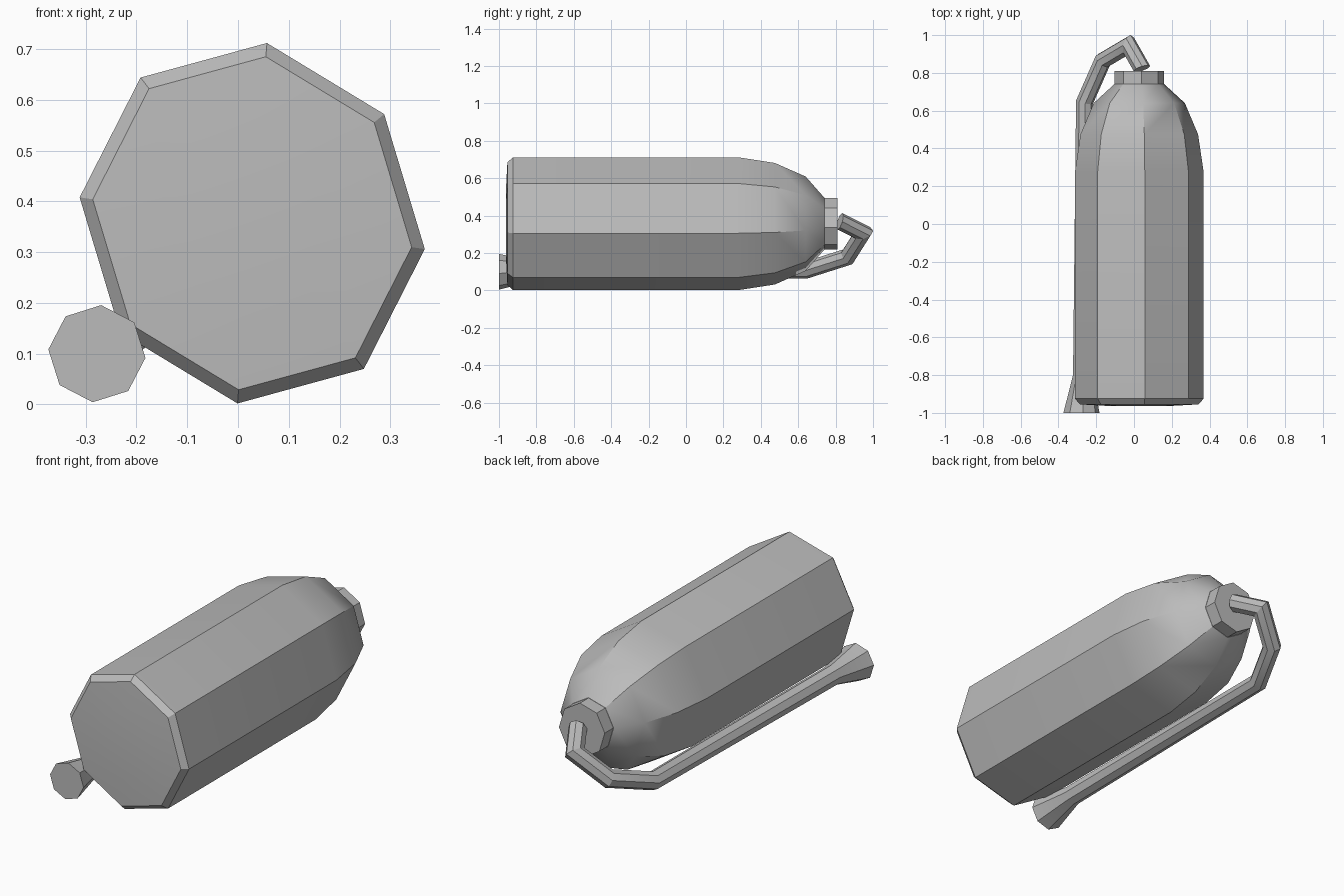
import bpy, bmesh
from mathutils import Vector
from math import radians, cos, sin, pi

cube = bpy.data.objects.get("Cube")
if cube:
    bpy.data.objects.remove(cube, do_unlink=True)

GREY = (0.5, 0.5, 0.5, 1.0)
mat = bpy.data.materials.new("plain grey")
mat.use_nodes = True
mat.diffuse_color = GREY
mat.node_tree.nodes["Principled BSDF"].inputs["Base Color"].default_value = GREY

# Slightly uneven octagon: four corners and their opposites
HALF = [Vector(p) for p in ((0.029, 0.355), (0.26, 0.215), (0.34, -0.051), (0.22, -0.287))]
OCTAGON = HALF + [-p for p in HALF]
CENTRE = Vector((0.028, 0, 0.357))


def loft(name, rings, smooth_angle):
    """Skin a list of point rings and cap both ends."""
    bm = bmesh.new()
    loops = [[bm.verts.new(p) for p in ring] for ring in rings]
    for a, b in zip(loops, loops[1:]):
        for i in range(len(a)):
            j = (i + 1) % len(a)
            bm.faces.new((a[i], a[j], b[j], b[i]))
    bm.faces.new(loops[0])
    bm.faces.new(loops[-1])
    bmesh.ops.recalc_face_normals(bm, faces=bm.faces)
    mesh = bpy.data.meshes.new(name)
    bm.to_mesh(mesh)
    bm.free()
    mesh.materials.append(mat)
    obj = bpy.data.objects.new(name, mesh)
    bpy.context.collection.objects.link(obj)
    bpy.ops.object.select_all(action='DESELECT')
    obj.select_set(True)
    bpy.context.view_layer.objects.active = obj
    bpy.ops.object.shade_smooth_by_angle(angle=radians(smooth_angle))
    return obj


def octagon_ring(y, scale):
    return [CENTRE + Vector((p.x * scale, y, p.y * scale)) for p in OCTAGON]


# Cylinder body: chamfered base, straight wall, rounded shoulder
profile = [(-0.963, 0.5), (-0.955, 0.924), (-0.925, 1), (0.28, 1),
           (0.475, 0.915), (0.64, 0.71), (0.74, 0.39)]
loft("cylinder_body", [octagon_ring(y, s) for y, s in profile], 32)

# Neck collar
loft("neck_collar", [octagon_ring(y, 0.385) for y in (0.74, 0.81)], 20)

# Hose: mitred sweep from the flared nozzle to the collar (centre, radius)
path = [((-0.278, -1, 0.1), 0.096), ((-0.272, -0.8, 0.105), 0.051),
        ((-0.262, 0.645, 0.11), 0.045), ((-0.165, 0.865, 0.18), 0.045),
        ((-0.028, 0.946, 0.308), 0.045), ((0.042, 0.823, 0.37), 0.045)]
points = [Vector(p) for p, r in path]
radii = [r for p, r in path]
ring = [points[0] + radii[0] * Vector((cos(a), 0, sin(a)))
        for a in (radians(85) + i * pi / 4 for i in range(8))]
rings = [ring]
for i in range(1, len(points)):
    along = (points[i] - points[i - 1]).normalized()
    if i + 1 < len(points):
        normal = along + (points[i + 1] - points[i]).normalized()
    else:
        normal = along + Vector((0, -0.6, 0))
    grow = radii[i] / radii[i - 1]
    new_ring = []
    for p in ring:
        offset = (p - points[i - 1]) * grow
        offset -= along * (offset.dot(normal) / along.dot(normal))
        new_ring.append(points[i] + offset)
    ring = new_ring
    rings.append(ring)
loft("hose_and_nozzle", rings, 20)
